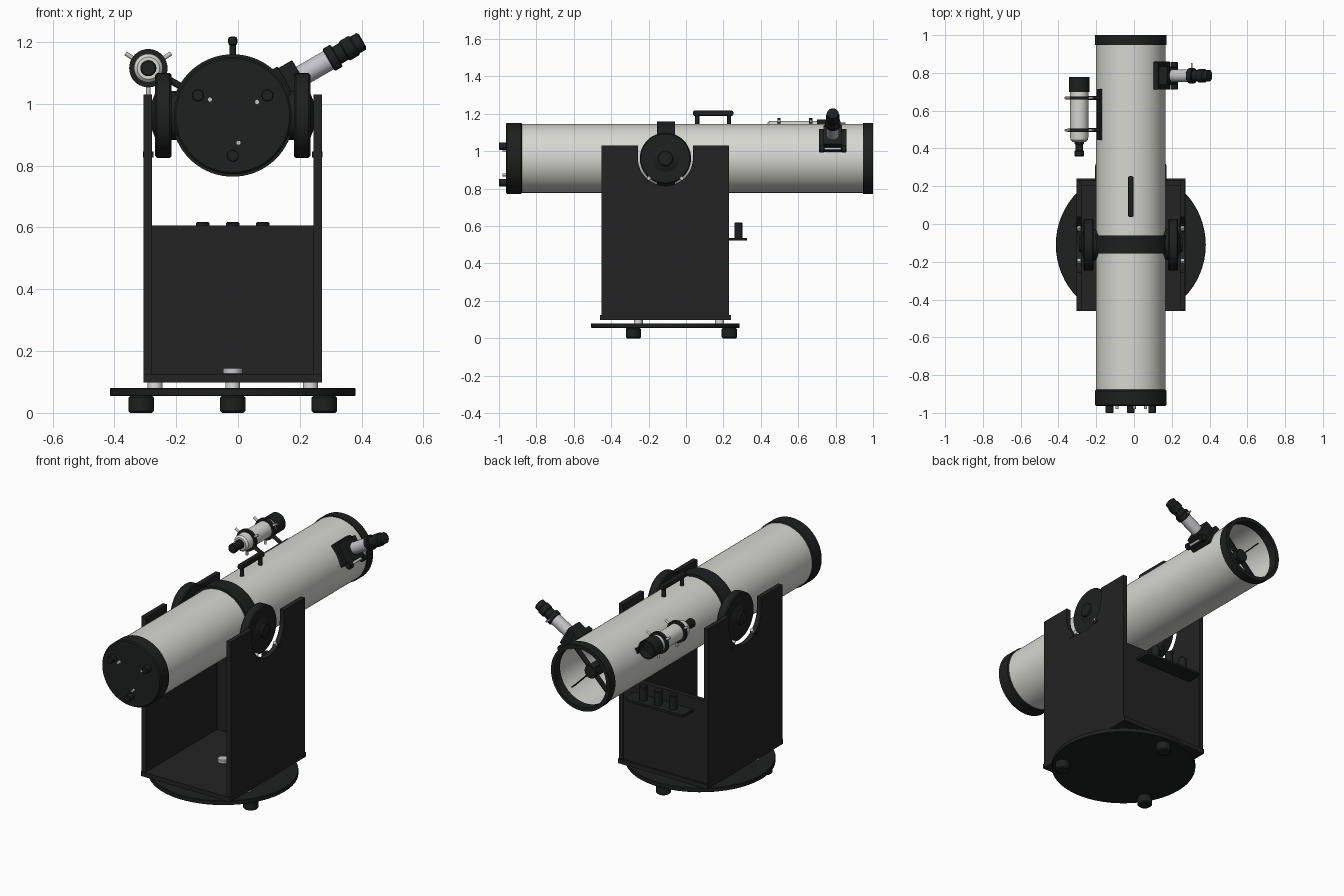
import bpy, bmesh
from math import sin, cos, pi, radians
from mathutils import Vector, Matrix

cube = bpy.data.objects.get("Cube")
if cube:
    bpy.data.objects.remove(cube, do_unlink=True)


def material(name, rgb, rough=0.6):
    m = bpy.data.materials.new(name)
    m.use_nodes = True
    m.diffuse_color = (*rgb, 1)
    node = m.node_tree.nodes["Principled BSDF"]
    node.inputs["Base Color"].default_value = (*rgb, 1)
    node.inputs["Roughness"].default_value = rough
    return m


BOARD = material("charcoal board", (0.017, 0.017, 0.017))
BLACK = material("black plastic", (0.013, 0.014, 0.014))
CREAM = material("pale tube paint", (0.68, 0.68, 0.64))
SILVER = material("silver metal", (0.55, 0.55, 0.58), 0.4)
WHITE = material("white pad", (0.72, 0.72, 0.72))

CX, CY, CZ = -0.017, -0.11, 0.962      # tube axis and tilt axis
AXIS = Vector((CX, 0, CZ))
Y = Vector((0, 1, 0))
Z = Vector((0, 0, 1))


def finish(name, bm, mat, smooth=True):
    bmesh.ops.recalc_face_normals(bm, faces=bm.faces)
    mesh = bpy.data.meshes.new(name)
    bm.to_mesh(mesh)
    bm.free()
    mesh.materials.append(mat)
    ob = bpy.data.objects.new(name, mesh)
    bpy.context.collection.objects.link(ob)
    if smooth:
        bpy.ops.object.select_all(action='DESELECT')
        ob.select_set(True)
        bpy.context.view_layer.objects.active = ob
        bpy.ops.object.shade_smooth_by_angle(angle=radians(35))
    return ob


def lathe(name, profile, origin, axis, mat, segs=32, closed=False):
    """Spin (radius, distance) points about an axis through origin."""
    bm = bmesh.new()
    place = Matrix.Translation(origin) @ Vector(axis).to_track_quat('Z', 'Y').to_matrix().to_4x4()
    rows = []
    for r, t in profile:
        n = 1 if r == 0 else segs
        rows.append([bm.verts.new(place @ Vector((r * cos(2 * pi * i / n), r * sin(2 * pi * i / n), t)))
                     for i in range(n)])
    pairs = list(zip(rows, rows[1:])) + ([(rows[-1], rows[0])] if closed else [])
    for a, b in pairs:
        for i in range(segs):
            j = (i + 1) % segs
            quad = [a[i % len(a)], a[j % len(a)], b[j % len(b)], b[i % len(b)]]
            bm.faces.new(list(dict.fromkeys(quad)))
    return finish(name, bm, mat)


def cyl(name, start, axis, length, r, mat, bevel=0.0, segs=32):
    b = bevel
    profile = [(0, 0), (r - b, 0), (r, b), (r, length - b), (r - b, length), (0, length)]
    if not b:
        profile = [(0, 0), (r, 0), (r, length), (0, length)]
    return lathe(name, profile, start, axis, mat, segs)


def ring(name, start, axis, length, r_out, r_in, mat, segs=64):
    return lathe(name, [(r_in, 0), (r_out, 0), (r_out, length), (r_in, length)],
                 start, axis, mat, segs, closed=True)


def box(name, centre, size, mat, turn=0.0, bevel=0.0):
    bm = bmesh.new()
    m = Matrix.Translation(centre) @ Matrix.Rotation(-turn, 4, 'Y') @ Matrix.Diagonal((*size, 1))
    bmesh.ops.create_cube(bm, size=1, matrix=m)
    if bevel:
        bmesh.ops.bevel(bm, geom=bm.edges[:], offset=bevel, segments=2, affect='EDGES', profile=0.5)
    return finish(name, bm, mat, smooth=False)


def prism(name, points, push, mat):
    bm = bmesh.new()
    face = bm.faces.new([bm.verts.new(p) for p in points])
    new = bmesh.ops.extrude_face_region(bm, geom=[face])["geom"]
    bmesh.ops.translate(bm, vec=push, verts=[v for v in new if isinstance(v, bmesh.types.BMVert)])
    return finish(name, bm, mat)


def radial(deg):
    """Direction across the tube, measured from +x towards +z."""
    return Vector((cos(radians(deg)), 0, sin(radians(deg))))


# Ground plate, feet, sliding pads and pivot
cyl("ground_plate", (CX, CY, 0.055), Z, 0.025, 0.397, BLACK, 0.002, 64)
for i, deg in enumerate((90, 210, 330)):
    d = Vector((cos(radians(deg)), sin(radians(deg)), 0))
    cyl(f"foot_{i}", Vector((CX, CY, 0)) + d * 0.342, Z, 0.055, 0.041, BLACK, 0.006)
    cyl(f"sliding_pad_{i}", Vector((CX, CY, 0.08)) + d * 0.29, Z, 0.018, 0.024, WHITE)
cyl("pivot_bolt", (CX, CY, 0.125), Z, 0.021, 0.031, SILVER, 0.003)

# Rocker box
box("base_board", (CX, CY, 0.111), (0.577, 0.70, 0.026), BOARD)
box("back_panel", (CX, 0.217, 0.365), (0.522, 0.026, 0.482), BOARD)
NOTCH, TOP, Y0, Y1 = 0.147, 1.03, -0.453, 0.231
arc = [(CY + NOTCH * cos(a), CZ + NOTCH * sin(a)) for a in (pi + pi * i / 24 for i in range(25))]
outline = [(Y0, 0.124), (Y0, TOP), (CY - NOTCH, TOP)] + arc + [(CY + NOTCH, TOP), (Y1, TOP), (Y1, 0.124)]
for side, s in (("left", 1), ("right", -1)):
    X = Vector((s, 0, 0))
    x_in = CX + s * 0.261
    prism(f"{side}_panel", [(x_in, y, z) for y, z in outline], X * 0.027, BOARD)
    # Tilt bearing with its hub
    centre = Vector((CX, CY, CZ))
    cyl(f"{side}_bearing", centre + X * 0.198, X, 0.053, 0.137, BLACK, 0.006, 48)
    cyl(f"{side}_bearing_neck", centre + X * 0.16, X, 0.05, 0.08, BLACK)
    lathe(f"{side}_bearing_hub", [(0, 0), (0.075, 0), (0.04, 0.014), (0.037, 0.024), (0, 0.024)],
          centre + X * 0.25, X, BLACK)
    # Support pins in the notch
    for k, dy in enumerate((-0.63, 0.63)):
        d = Vector((0, dy, -0.777))
        cyl(f"{side}_support_pin_{k}", centre + X * 0.274 + d * 0.128, d, 0.038, 0.010, SILVER, 0, 16)
        box(f"{side}_support_block_{k}", centre + X * 0.274 + d * 0.163, (0.034, 0.03, 0.02), BLACK)

# Eyepiece tray with spare eyepieces
W, YB = 0.19, 0.326
tray = [(CX - W, 0.228), (CX + W, 0.228), (CX + W, YB - 0.02), (CX + W - 0.006, YB - 0.006),
        (CX + W - 0.02, YB), (CX - W + 0.02, YB), (CX - W + 0.006, YB - 0.006), (CX - W, YB - 0.02)]
prism("eyepiece_tray", [(x, y, 0.522) for x, y in tray], Z * 0.014, BLACK)
for i in (-1, 0, 1):
    cyl(f"spare_eyepiece_{i + 1}", (CX + 0.097 * i, 0.28, 0.53), Z, 0.088, 0.022, BLACK, 0.004)

# Main tube, open at the far end
lathe("main_tube", [(0, -0.90), (0.184, -0.90), (0.184, 0.97), (0.177, 0.97), (0.177, -0.86), (0, -0.86)],
      AXIS, Y, CREAM, 72)
cyl("primary_mirror", AXIS - Y * 0.86, Y, 0.02, 0.165, SILVER, 0, 64)
cyl("rear_cap", AXIS - Y * 0.963, Y, 0.086, 0.19, BLACK, 0.006, 72)
ring("front_ring", AXIS + Y * 0.947, Y, 0.053, 0.19, 0.168, BLACK, 72)
ring("centre_band", AXIS - Y * 0.155, Y, 0.095, 0.198, 0.18, BLACK, 72)

# Mirror adjusters on the rear cap
for i, (deg, lock) in enumerate(((30, 29), (150, 145), (270, 282))):
    cyl(f"adjuster_knob_{i}", AXIS + radial(deg) * 0.13 - Y * 0.958, -Y, 0.042, 0.02, BLACK, 0.003, 20)
    cyl(f"lock_screw_{i}", AXIS + radial(lock) * 0.09 - Y * 0.958, -Y, 0.022, 0.008, SILVER, 0, 12)

# Secondary mirror on its four vanes
cyl("secondary_holder", AXIS + Y * 0.81, Y, 0.10, 0.038, BLACK, 0.004)
for i in range(4):
    deg = 45 + 90 * i
    box(f"spider_vane_{i}", AXIS + radial(deg) * 0.1 + Y * 0.885, (0.15, 0.035, 0.005), BLACK, radians(deg))

# Carry handle
box("handle_bar", (CX, 0.145, 1.203), (0.03, 0.216, 0.028), BLACK, 0, 0.008)
for i, y in enumerate((0.06, 0.23)):
    cyl(f"handle_post_{i}", (CX, y, 1.135), Z, 0.06, 0.011, BLACK, 0, 16)

# Focuser with eyepiece
F, T = radial(30), radial(120)
fo = AXIS + Y * 0.785
box("focuser_base", fo + F * 0.19, (0.03, 0.148, 0.13), BLACK, radians(30), 0.004)
box("focuser_body", fo + F * 0.225, (0.062, 0.10, 0.118), BLACK, radians(30), 0.004)
cyl("draw_tube", fo + F * 0.24, F, 0.13, 0.034, SILVER)
cyl("draw_tube_collar", fo + F * 0.358, F, 0.03, 0.041, BLACK, 0.003)
lathe("eyepiece", [(0, 0), (0.031, 0), (0.031, 0.03), (0.036, 0.034), (0.036, 0.066), (0.031, 0.072),
                   (0.031, 0.095), (0.022, 0.1), (0, 0.098)], fo + F * 0.385, F, BLACK)
knob = fo + F * 0.225 - T * 0.07
cyl("focus_shaft", knob - Y * 0.05, Y, 0.10, 0.007, SILVER, 0, 16)
for i, s in enumerate((-1, 1)):
    cyl(f"focus_knob_{i}", knob + Y * s * 0.045, Y * s, 0.028, 0.02, BLACK, 0.003, 24)
cyl("collar_screw", fo + F * 0.373 + Y * 0.038, Y, 0.03, 0.005, SILVER, 0, 12)

# Finder scope on its bracket
N = radial(150.7)
fi = Vector((-0.29, 0, 1.115))
box("finder_rail", AXIS + N * 0.187 + Y * 0.579, (0.018, 0.27, 0.03), BLACK, radians(150.7))
lathe("finder_tube", [(0, 0.435), (0.036, 0.435), (0.046, 0.445), (0.048, 0.46), (0.048, 0.71), (0, 0.71)],
      fi, Y, CREAM)
lathe("finder_objective", [(0, 0.70), (0.054, 0.70), (0.054, 0.778), (0.047, 0.778), (0.045, 0.74), (0, 0.74)],
      fi, Y, BLACK)
lathe("finder_eyepiece", [(0, 0.357), (0.022, 0.357), (0.026, 0.362), (0.026, 0.385), (0.02, 0.39),
                          (0.02, 0.42), (0.026, 0.424), (0.026, 0.44), (0, 0.44)], fi, Y, BLACK)
for k, y in enumerate((0.497, 0.667)):
    ring(f"finder_ring_{k}", fi + Y * (y - 0.009), Y, 0.018, 0.062, 0.047, BLACK, 40)
    cyl(f"finder_stalk_{k}", AXIS + N * 0.18 + Y * y, N, 0.075, 0.011, BLACK, 0, 16)
    for i, deg in enumerate((33, 147, 270)):
        cyl(f"finder_screw_{k}_{i}", fi + radial(deg) * 0.055 + Y * y, radial(deg), 0.033, 0.007, SILVER, 0, 12)
